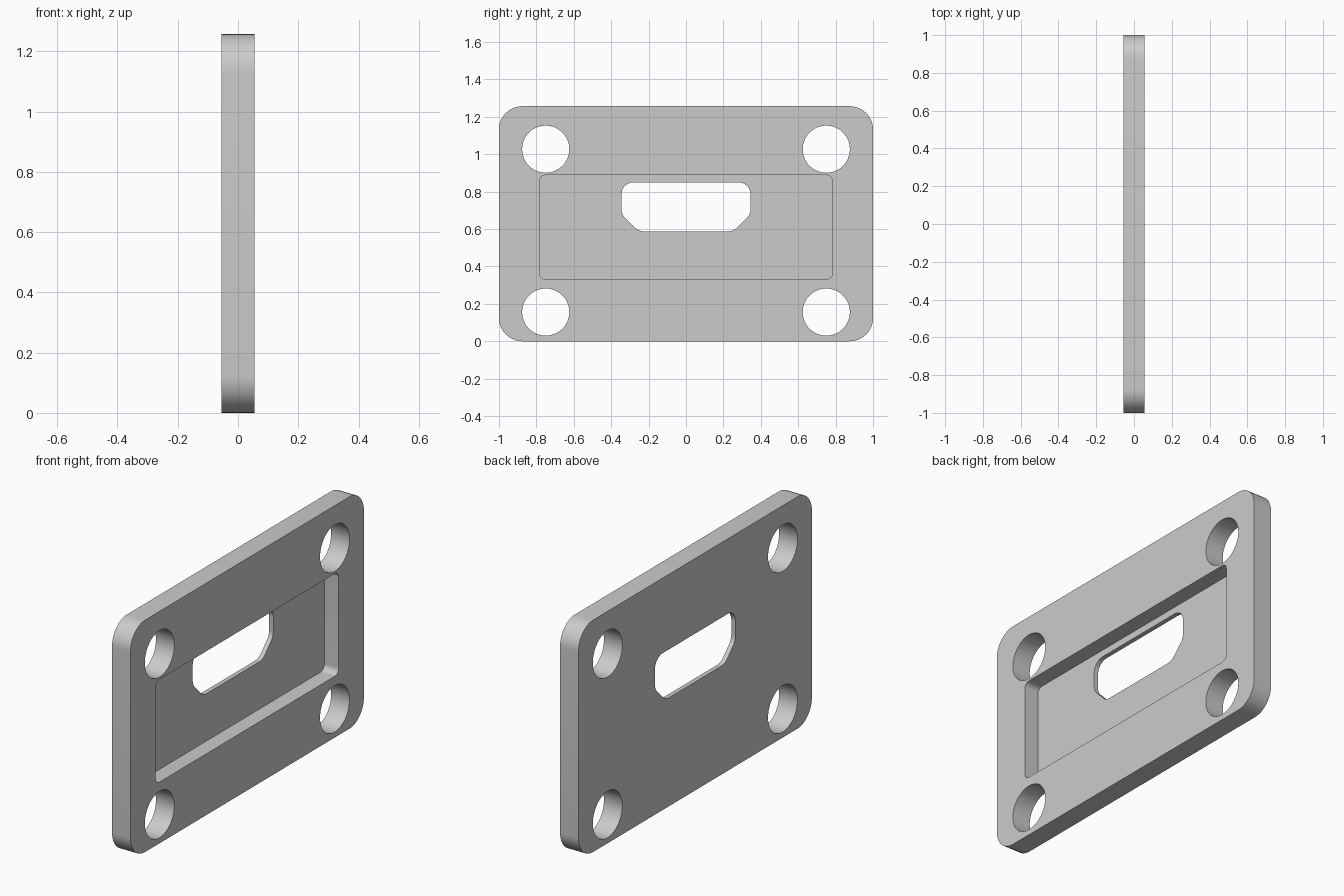
import bpy, bmesh, math
from mathutils import Vector

cube = bpy.data.objects.get("Cube")
if cube:
    bpy.data.objects.remove(cube, do_unlink=True)

HALF = 0.055      # half the plate thickness
FLOOR = -0.03     # pocket floor

grey = bpy.data.materials.new("plain grey")
grey.use_nodes = True
colour = (0.6, 0.6, 0.6, 1)
grey.diffuse_color = colour
grey.node_tree.nodes["Principled BSDF"].inputs["Base Color"].default_value = colour


def rounded(corners, radius, steps=12):
    """Round every corner of a (y, z) polygon with a tangent arc."""
    pts = []
    for i, c in enumerate(corners):
        p = Vector(c)
        a = (Vector(corners[i - 1]) - p).normalized()
        b = (Vector(corners[(i + 1) % len(corners)]) - p).normalized()
        half = a.angle(b) / 2
        centre = p + (a + b).normalized() * radius / math.sin(half)
        start = p + a * radius / math.tan(half) - centre
        end = p + b * radius / math.tan(half) - centre
        sweep = start.angle_signed(end)
        for k in range(steps + 1):
            t = -sweep * k / steps
            pts.append(centre + Vector((start.x * math.cos(t) - start.y * math.sin(t),
                                        start.x * math.sin(t) + start.y * math.cos(t))))
    return pts


def box(half_y, low, high):
    return [(-half_y, low), (half_y, low), (half_y, high), (-half_y, high)]


def circle(y, z, r, n=64):
    return [Vector((y + r * math.cos(math.tau * k / n), z + r * math.sin(math.tau * k / n)))
            for k in range(n)]


def prism(name, outline, x0, x1):
    """Extrude a (y, z) outline along x."""
    bm = bmesh.new()
    face = bm.faces.new([bm.verts.new((x0, p.x, p.y)) for p in outline])
    new = bmesh.ops.extrude_face_region(bm, geom=[face])["geom"]
    bmesh.ops.translate(bm, vec=(x1 - x0, 0, 0),
                        verts=[v for v in new if isinstance(v, bmesh.types.BMVert)])
    bmesh.ops.recalc_face_normals(bm, faces=bm.faces)
    mesh = bpy.data.meshes.new(name)
    bm.to_mesh(mesh)
    bm.free()
    mesh.materials.append(grey)
    obj = bpy.data.objects.new(name, mesh)
    bpy.context.collection.objects.link(obj)
    return obj


# Plate with rounded corners
plate = prism("mounting_plate", rounded(box(1, 0, 1.257), 0.125), -HALF, HALF)

# Pocket, connector slot and four screw holes
slot = [(-0.253, 0.588), (0.253, 0.588), (0.345, 0.68),
        (0.345, 0.85), (-0.345, 0.85), (-0.345, 0.68)]
cutters = [prism("pocket_cutter", rounded(box(0.783, 0.332, 0.888), 0.032), FLOOR, 0.2),
           prism("slot_cutter", rounded(slot, 0.065), -0.2, 0.2)]
for y in (-0.75, 0.75):
    for z in (0.156, 1.027):
        cutters.append(prism("hole_cutter", circle(y, z, 0.126), -0.2, 0.2))

bpy.ops.object.select_all(action="DESELECT")
bpy.context.view_layer.objects.active = plate
plate.select_set(True)
for cutter in cutters:
    cutter.hide_render = True
    mod = plate.modifiers.new("cut", "BOOLEAN")
    mod.operation = "DIFFERENCE"
    mod.solver = "EXACT"
    mod.object = cutter
    bpy.ops.object.modifier_apply(modifier=mod.name)
    bpy.data.objects.remove(cutter, do_unlink=True)

bpy.ops.object.shade_smooth_by_angle(angle=math.radians(30))
